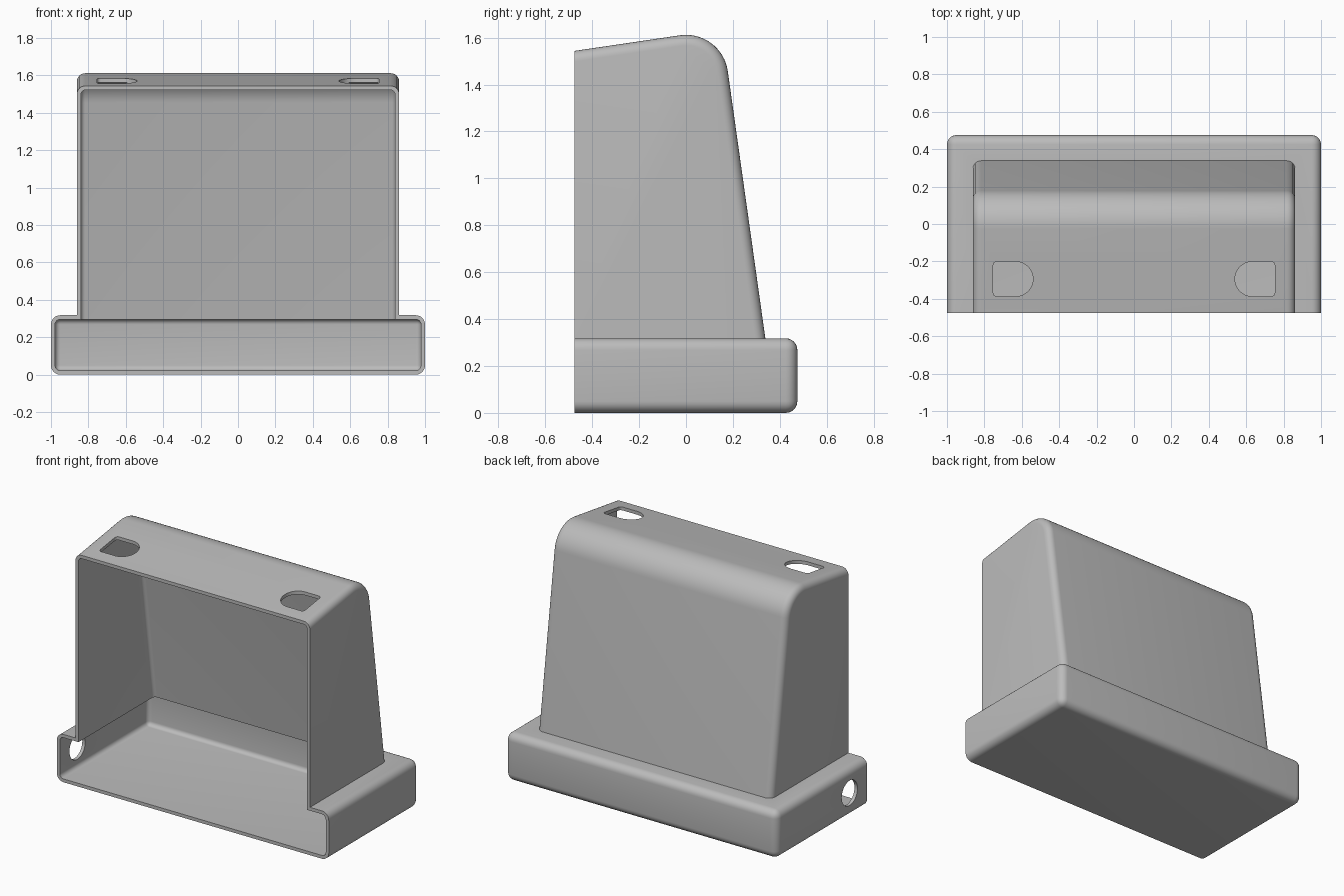
import bpy, bmesh
from math import sin, cos, tan, radians, pi
from mathutils import Matrix, Vector

if "Cube" in bpy.data.objects:
    bpy.data.objects.remove(bpy.data.objects["Cube"])

FRONT, BACK = -0.475, 0.475
WALL = 0.022
ROUND = 0.05

grey = bpy.data.materials.new("plain grey")
grey.use_nodes = True
grey.diffuse_color = (0.5, 0.5, 0.5, 1)
grey.node_tree.nodes["Principled BSDF"].inputs["Base Color"].default_value = (0.5, 0.5, 0.5, 1)


def prism(name, points, shift, keep_edge=None, radius=0):
    """Extrude a closed outline along a vector; round the edges chosen by keep_edge."""
    bm = bmesh.new()
    face = bm.faces.new([bm.verts.new(p) for p in points])
    extra = bmesh.ops.extrude_face_region(bm, geom=[face])["geom"]
    bmesh.ops.translate(bm, vec=shift, verts=[g for g in extra if isinstance(g, bmesh.types.BMVert)])
    bmesh.ops.recalc_face_normals(bm, faces=bm.faces)
    if keep_edge:
        chosen = [e for e in bm.edges if keep_edge(e)]
        bmesh.ops.bevel(bm, geom=chosen, offset=radius, segments=6, profile=0.5,
                        affect='EDGES', clamp_overlap=True)
    mesh = bpy.data.meshes.new(name)
    bm.to_mesh(mesh)
    bm.free()
    mesh.materials.append(grey)
    obj = bpy.data.objects.new(name, mesh)
    bpy.context.collection.objects.link(obj)
    return obj


def combine(target, other, operation):
    """Apply a boolean and remove the helper."""
    mod = target.modifiers.new("combine", 'BOOLEAN')
    mod.object, mod.operation, mod.solver = other, operation, 'EXACT'
    bpy.context.view_layer.objects.active = target
    bpy.ops.object.modifier_apply(modifier=mod.name)
    bpy.data.objects.remove(other)


def base_block(name, t, front):
    x, top = 1 - t, 0.318 - t
    outline = [(-x, front, t), (x, front, t), (x, front, top), (-x, front, top)]
    return prism(name, outline, Vector((0, BACK - t - front, 0)),
                 lambda e: any(v.co.y > front + 0.01 for v in e.verts), ROUND - t)


def tower_block(name, t, front, bottom):
    # Sloping roof, large rounded shoulder, leaning back wall
    cz, r = 1.432, 0.18 - t
    first, last = radians(98.4), radians(8)
    arc = [first + (last - first) * i / 16 for i in range(17)]
    curve = [(r * cos(a), cz + r * sin(a)) for a in arc]
    (y0, z0), (y1, z1) = curve[0], curve[-1]
    roof = (front, z0 + (front - y0) * tan(first - pi / 2))
    foot = (y1 + (z1 - bottom) * tan(last), bottom)
    x = 0.862 - t
    outline = [(-x, y, z) for y, z in [(front, bottom), roof] + curve + [foot]]

    def side_rim(e):
        a, b = (v.co for v in e.verts)
        at_front = a.y < front + 0.001 and b.y < front + 0.001
        at_bottom = a.z < bottom + 0.001 and b.z < bottom + 0.001
        return abs(a.x - b.x) < 0.001 and not at_front and not at_bottom

    return prism(name, outline, Vector((2 * x, 0, 0)), side_rim, 0.045 - t)


# Outer skin: wide base with the tower on it
housing = base_block("housing", 0, FRONT)
combine(housing, tower_block("tower", 0, FRONT, 0.15), 'UNION')

# Hollow inside, open at the front
cavity = base_block("cavity", WALL, FRONT - 0.1)
combine(cavity, tower_block("tower_cavity", WALL, FRONT - 0.1, 0.12), 'UNION')
combine(housing, cavity, 'DIFFERENCE')

# Pair of D-shaped slots in the roof, round ends facing inward
for side in (-1, 1):
    r, yc = 0.093, -0.294
    arc = [pi / 2 + pi * i / 20 for i in range(21)]
    shape = [(0.633 + r * cos(a), yc + r * sin(a)) for a in arc]
    for s, start in ((-1, -pi / 2), (1, 0)):
        shape += [(0.733 + 0.02 * cos(start + i * pi / 8),
                   yc + s * (r - 0.02) + 0.02 * sin(start + i * pi / 8)) for i in range(5)]
    slot = prism("slot_cutter", [(side * x, y, 1.35) for x, y in shape], Vector((0, 0, 0.5)))
    combine(housing, slot, 'DIFFERENCE')

# Round cable hole through one end of the base
ring = [2 * pi * i / 40 for i in range(40)]
hole = prism("hole_cutter", [(-1.1, -0.29 + 0.083 * cos(a), 0.158 + 0.083 * sin(a)) for a in ring],
             Vector((0.2, 0, 0)))
combine(housing, hole, 'DIFFERENCE')

# Smooth rounded edges, keep the rims crisp
bpy.ops.object.select_all(action='DESELECT')
housing.select_set(True)
bpy.context.view_layer.objects.active = housing
bpy.ops.object.shade_smooth_by_angle(angle=radians(30))
